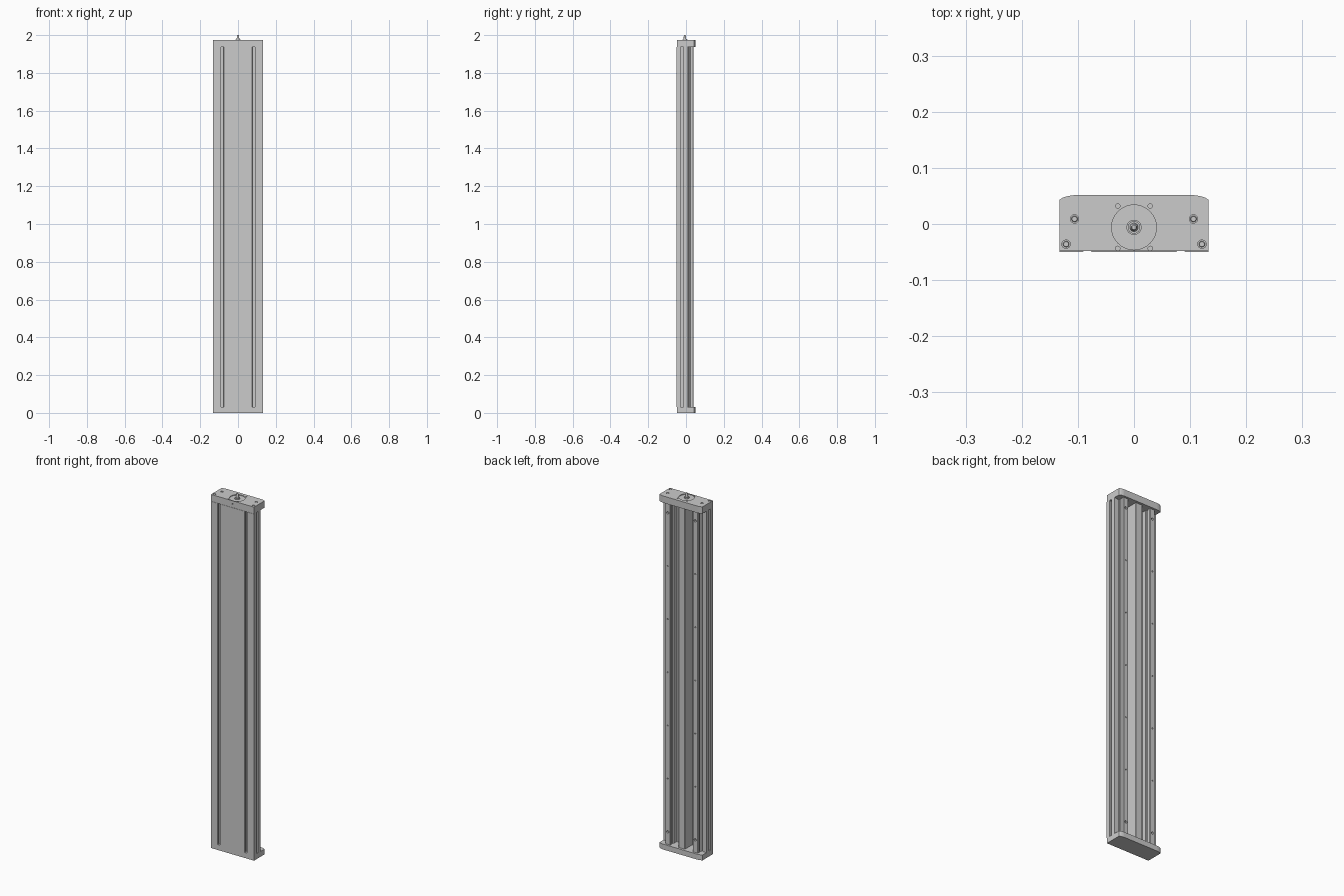
import bpy, bmesh, math
from mathutils import Matrix

if "Cube" in bpy.data.objects:
    bpy.data.objects.remove(bpy.data.objects["Cube"])

TOP, PLATE_B, PLATE_T = 1.975, 0.03, 1.937
AXIS_Y = -0.006


def finish(bm, name, smooth=False):
    bmesh.ops.recalc_face_normals(bm, faces=bm.faces)
    mesh = bpy.data.meshes.new(name)
    bm.to_mesh(mesh)
    bm.free()
    ob = bpy.data.objects.new(name, mesh)
    bpy.context.collection.objects.link(ob)
    if smooth:
        bpy.ops.object.select_all(action='DESELECT')
        ob.select_set(True)
        bpy.context.view_layer.objects.active = ob
        bpy.ops.object.shade_smooth_by_angle(angle=math.radians(35))
    return ob


def extrude(name, pts, z0, z1):
    bm = bmesh.new()
    face = bm.faces.new([bm.verts.new((x, y, z0)) for x, y in pts])
    res = bmesh.ops.extrude_face_region(bm, geom=[face])
    moved = [v for v in res['geom'] if isinstance(v, bmesh.types.BMVert)]
    bmesh.ops.translate(bm, verts=moved, vec=(0, 0, z1 - z0))
    # extruding keeps the start face, so the solid is closed
    return finish(bm, name)


def mirrored(half):
    return half + [(-x, y) for x, y in reversed(half)]


def lathe(name, steps, x=0, y=0, segs=32):
    """Closed turned part: steps are (radius, z) from bottom to top."""
    bm = bmesh.new()
    rings = [[bm.verts.new((x + r * math.cos(2 * math.pi * i / segs),
                            y + r * math.sin(2 * math.pi * i / segs), z))
              for i in range(segs)] for r, z in steps]
    for a, b in zip(rings, rings[1:]):
        for i in range(segs):
            j = (i + 1) % segs
            bm.faces.new((a[i], a[j], b[j], b[i]))
    bm.faces.new(rings[0])
    bm.faces.new(rings[-1])
    return finish(bm, name, True)


def cut(target, holes, name):
    """holes: (x, y, z, radius, depth, axis); cylinders centred on the surface."""
    bm = bmesh.new()
    for x, y, z, r, d, axis in holes:
        m = Matrix.Translation((x, y, z))
        if axis == 'Y':
            m = m @ Matrix.Rotation(math.pi / 2, 4, 'X')
        bmesh.ops.create_cone(bm, cap_ends=True, segments=32 if r > 0.02 else 16,
                              radius1=r, radius2=r, depth=2 * d, matrix=m)
    cutter = finish(bm, name)
    cutter.hide_render = True
    cutter.hide_set(True)
    mod = target.modifiers.new('holes', 'BOOLEAN')
    mod.operation, mod.object, mod.solver = 'DIFFERENCE', cutter, 'EXACT'


# base extrusion: front T-slots, side T-slots, open back channel
half = [(0.075, -0.05), (0.077, -0.048), (0.077, -0.043), (0.070, -0.043), (0.070, -0.036),
        (0.075, -0.030), (0.091, -0.030), (0.096, -0.036), (0.096, -0.043), (0.089, -0.043),
        (0.089, -0.048), (0.091, -0.05),
        (0.133, -0.05), (0.133, -0.028), (0.129, -0.028), (0.129, -0.032),
        (0.121, -0.032), (0.121, -0.010), (0.129, -0.010), (0.129, -0.014),
        (0.133, -0.014), (0.133, 0.009), (0.115, 0.009), (0.115, 0.005),
        (0.105, 0.005), (0.105, 0.01), (0.066, 0.01), (0.066, -0.014),
        (0.046, -0.014), (0.046, -0.027)]
extrude('base_extrusion', mirrored(half), PLATE_B, PLATE_T)

# central cover over the drive screw, between the rails
extrude('screw_cover', mirrored([(0.020, -0.028), (0.020, 0.036), (0.018, 0.038)]),
        PLATE_B, PLATE_T)

# grooved guide rails with bolt holes
rail = [(0.016, 0.01), (0.016, 0.014), (0.012, 0.016), (0.012, 0.021),
        (0.016, 0.023), (0.016, 0.038), (0.014, 0.04)]
for side, cx in (('left', -0.085), ('right', 0.085)):
    ob = extrude('guide_rail_' + side, [(cx + x, y) for x, y in mirrored(rail)],
                 PLATE_B, PLATE_T)
    holes = [(cx, 0.04, 0.10 + i * 0.297, 0.007 if i in (0, 6) else 0.0035, 0.01, 'Y')
             for i in range(7)]
    cut(ob, holes, 'rail_hole_cutter_' + side)

# end plates with rounded back shoulders
plate = mirrored([(0.133, -0.0485), (0.133, 0.043), (0.127, 0.047),
                  (0.117, 0.050), (0.106, 0.0515)])
extrude('bottom_end_plate', plate, 0, PLATE_B)
top = extrude('top_end_plate', plate, PLATE_T, TOP)
bolts = [(s * x, y) for s in (-1, 1) for x, y in ((0.106, 0.009), (0.121, -0.036))]
holes = [(0, AXIS_Y, TOP, 0.04, 0.004, 'Z'), (0, -0.0485, 1.957, 0.003, 0.006, 'Y')]
holes += [(x, y, TOP, 0.0075, 0.01, 'Z') for x, y in bolts]
holes += [(x, y, TOP, 0.004, 0.012, 'Z') for x in (-0.029, 0.029) for y in (-0.0435, 0.032)]
cut(top, holes, 'top_plate_cutter')

# bolt heads sunk in the top plate
for i, (x, y) in enumerate(bolts):
    lathe(f'plate_bolt_{i + 1}', [(0.0055, 1.964), (0.0055, 1.972), (0.0045, 1.973)], x, y, 16)

# stepped drive shaft
lathe('drive_shaft', [(0.0135, 1.97), (0.0135, 1.976), (0.011, 1.976), (0.011, 1.979),
                      (0.0075, 1.979), (0.0065, 1.985), (0.0055, 1.998), (0.004, 2.0)],
      0, AXIS_Y)
